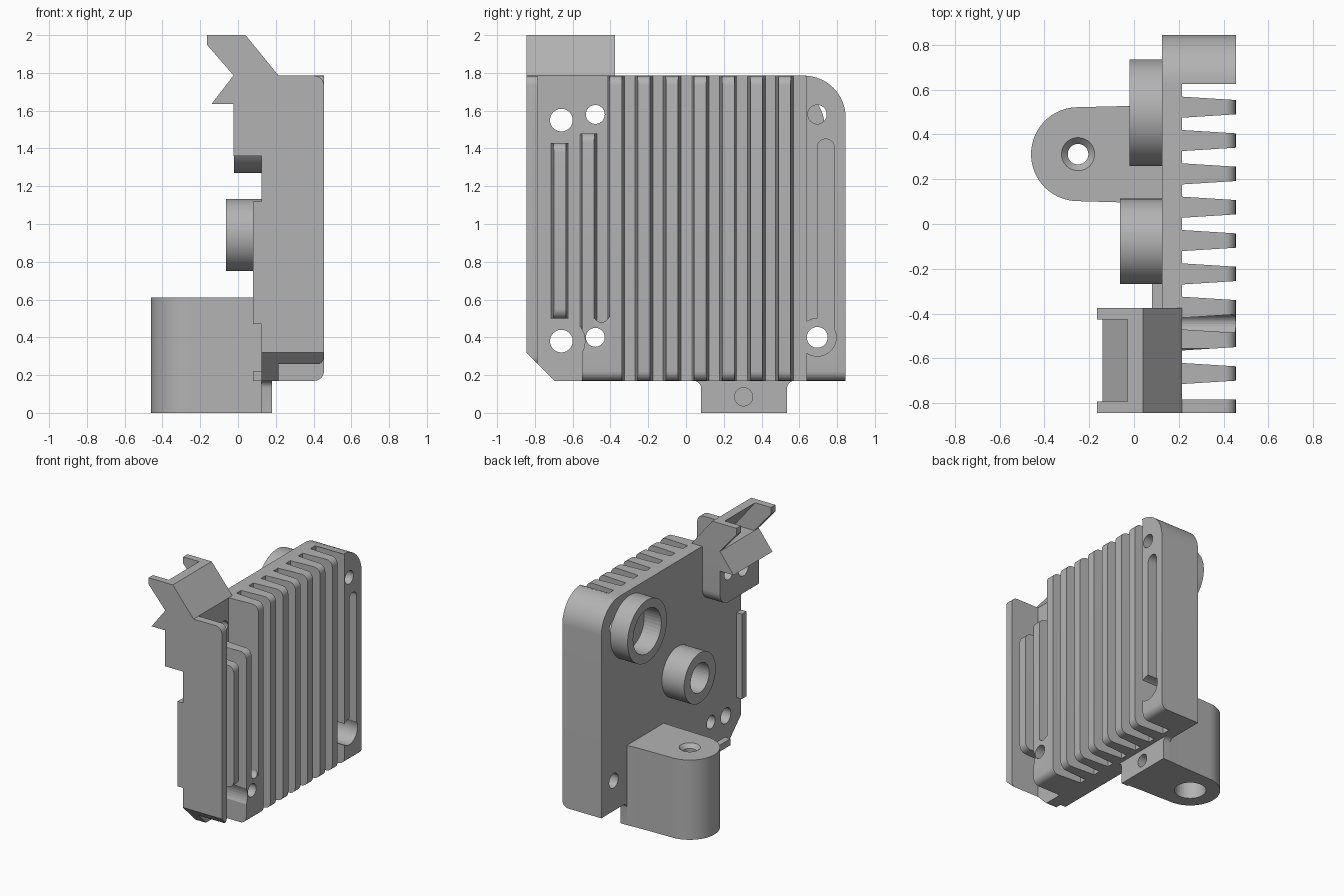
import bpy, bmesh, math
from mathutils import Vector

if "Cube" in bpy.data.objects:
    bpy.data.objects.remove(bpy.data.objects["Cube"], do_unlink=True)

grey = bpy.data.materials.new("plain grey")
grey.use_nodes = True
GREY = (0.45, 0.45, 0.45, 1)
grey.diffuse_color = GREY
grey.node_tree.nodes["Principled BSDF"].inputs["Base Color"].default_value = GREY

LOW, TOP, BACK, ROOT, TIP = 0.17, 1.785, 0.125, 0.215, 0.455


def arc(cx, cy, r, a0, a1, n=12):
    steps = [math.radians(a0 + (a1 - a0) * i / n) for i in range(n + 1)]
    return [(cx + r * math.cos(a), cy + r * math.sin(a)) for a in steps]


def place(axis, u, v, w):
    return {"x": (w, u, v), "y": (u, w, v), "z": (u, v, w)}[axis]


def finish(name, bm, hidden=False):
    bmesh.ops.recalc_face_normals(bm, faces=bm.faces)
    mesh = bpy.data.meshes.new(name)
    bm.to_mesh(mesh)
    bm.free()
    mesh.materials.append(grey)
    obj = bpy.data.objects.new(name, mesh)
    bpy.context.collection.objects.link(obj)
    if hidden:
        obj.hide_render = True
        obj.hide_set(True)
        obj.display_type = "WIRE"
    return obj


def add_prism(bm, axis, pts, lo, hi, scale_hi=1.0):
    """Extrude a closed outline along an axis, optionally scaling the far end."""
    c = sum((Vector(p) for p in pts), Vector((0, 0))) / len(pts)
    far = [c + (Vector(p) - c) * scale_hi for p in pts]
    a = [bm.verts.new(place(axis, p[0], p[1], lo)) for p in pts]
    b = [bm.verts.new(place(axis, p[0], p[1], hi)) for p in far]
    bm.faces.new(a)
    bm.faces.new(b[::-1])
    for i in range(len(a)):
        j = (i + 1) % len(a)
        bm.faces.new((a[i], a[j], b[j], b[i]))


def prism(name, axis, pts, lo, hi, hidden=False, scale_hi=1.0):
    bm = bmesh.new()
    add_prism(bm, axis, pts, lo, hi, scale_hi)
    return finish(name, bm, hidden)


def rect(u0, u1, v0, v1):
    return [(u0, v0), (u1, v0), (u1, v1), (u0, v1)]


def circle(u, v, r, n=40):
    return arc(u, v, r, 0, 360, n)[:-1]


def cylinders(name, axis, specs, lo, hi):
    bm = bmesh.new()
    for u, v, r in specs:
        add_prism(bm, axis, circle(u, v, r), lo, hi)
    return finish(name, bm, True)


def cut(obj, *cutters):
    for c in cutters:
        mod = obj.modifiers.new(c.name, "BOOLEAN")
        mod.operation, mod.solver, mod.object = "DIFFERENCE", "EXACT", c


def tip_profile(z0, z1, x0=ROOT - 0.01, r=0.05):
    return ([(x0, z0)] + arc(TIP - r, z0 + r, r, -90, 0, 6)
            + arc(TIP - r, z1 - r, r, 0, 90, 6) + [(x0, z1)])


def fin(name, y, z0=LOW, z1=TOP):
    """Cooling fin, thinner toward its rounded tip."""
    obj = prism(name, "y", tip_profile(z0, z1), -1, 1)
    for v in obj.data.vertices:
        t = (v.co.x - ROOT) / (TIP - ROOT)
        v.co.y = y + v.co.y * (0.047 - 0.015 * t)
    return obj


# Cutters for mounting holes and clearances
holes = cylinders("hole_cutter", "x", [
    (-0.66, 1.55, 0.06), (-0.48, 1.58, 0.05), (-0.48, 0.4, 0.05),
    (-0.66, 0.38, 0.06), (0.695, 0.4, 0.055), (0.695, 1.58, 0.05)], -0.5, 0.6)
clearance = cylinders("clearance_cutter", "x", [
    (-0.66, 1.55, 0.125), (-0.66, 0.38, 0.125), (0.695, 0.4, 0.1)], ROOT, 0.6)
corner = prism("corner_cutter", "x",
               [(-1.0, 0.475), (-1.0, 0.0), (-0.525, 0.0)], 0, 0.6, True)
slot = prism("slot_cutter", "x", [(0.695, 0.4), (0.785, 0.4)]
             + arc(0.74, 1.405, 0.045, 0, 180), ROOT, 0.6, True)

# Base plate
round_corner = arc(0.625, TOP - 0.22, 0.22, 0, 90, 16)
plate = prism("base_plate", "x", [(-0.695, LOW), (0.845, LOW)] + round_corner
              + [(-0.845, TOP), (-0.845, 0.32)], BACK, ROOT)
cut(plate, holes)

# Full-height and short fins
for i in range(7):
    fin(f"fin_{i + 1}", 0.522 - i * 0.149)
fin_low = fin("short_fin_inner", -0.518, 0.4, 1.48)
fin("short_fin_outer", -0.668, 0.5, 1.43)
cut(fin_low, clearance, holes)

# Thick foot between two fins, with a rounded slot end
foot_block = prism("fin_foot", "y", tip_profile(LOW, 0.53), -0.55, -0.34)
slot_end = prism("slot_end_cutter", "x", [(-0.405, 0.7), (-0.49, 0.7)]
                 + arc(-0.4475, 0.5225, 0.0425, 180, 360), ROOT, 0.6, True)
cut(foot_block, slot_end, clearance, holes)

# Side walls
wall = prism("side_wall", "y", tip_profile(0.25, TOP), -0.845, -0.785)
cut(wall, corner, clearance)
bm = bmesh.new()
add_prism(bm, "x", [(0.637, LOW), (0.845, LOW)] + round_corner + [(0.637, TOP)],
          ROOT - 0.01, TIP)
edge = [e for e in bm.edges
        if all(v.co.x > TIP - 0.01 and v.co.z < LOW + 0.01 for v in e.verts)]
bmesh.ops.bevel(bm, geom=edge, offset=0.05, segments=6, profile=0.5, affect="EDGES")
end_block = finish("end_block", bm)
cut(end_block, slot, clearance, holes)

# Rear rail and lower ledge
prism("rear_rail", "z", rect(0.08, BACK + 0.01, -0.845, -0.79), 0.47, 1.12)
prism("rear_ledge", "z", rect(0.08, BACK + 0.01, -0.65, 0.1), LOW, 0.22)

# Corner boss behind the plate
boss = prism("corner_boss", "x", [(-0.845, 1.36)] + arc(-0.475, 1.46, 0.1, -90, 0)
             + [(-0.375, TOP), (-0.845, TOP)], -0.025, BACK + 0.01)
cut(boss, holes)

# Slanted chute: floor, two cheeks and the wedge below
Y0, Y1, WALL = -0.845, -0.375, 0.052
prism("chute_floor", "y",
      [(-0.03, 2.0), (0.04, 2.0), (ROOT, TOP), (0.145, TOP)], Y0, Y1)
cheek = [(-0.165, 2.0), (0.04, 2.0), (ROOT, TOP), (-0.022, TOP), (-0.165, 1.95)]
prism("chute_cheek_right", "y", cheek, Y0, Y0 + WALL)
prism("chute_cheek_left", "y", cheek, Y1 - WALL, Y1)
prism("chute_wedge", "y",
      [(-0.14, 1.635), (-0.02, 1.635), (-0.02, TOP), (-0.025, TOP)], Y0, Y1)


# Tubular spacers on the rear
def tube(name, y, z, r_out, r_in, x0):
    obj = prism(name, "x", circle(y, z, r_out, 64), x0, BACK + 0.005)
    cut(obj, cylinders(name + "_bore", "x", [(y, z, r_in)], x0 - 0.1, BACK))


tube("upper_spacer", 0.497, 1.508, 0.238, 0.17, -0.02)
tube("centre_spacer", -0.078, 0.942, 0.191, 0.112, -0.063)

# Pivot lug with vertical bore, countersink and cross hole
lug = prism("pivot_lug", "z", arc(-0.25, 0.312, 0.21, 90, 270, 32)
            + [(0, 0.095), (BACK + 0.005, 0.088), (BACK + 0.005, 0.535), (0, 0.528)],
            0, 0.61)
lug_foot = prism("lug_foot", "x", [(0.08, 0), (0.535, 0)]
                 + arc(0.575, 0.13, 0.04, 180, 90, 6)
                 + arc(0.04, 0.13, 0.04, 90, 0, 6), BACK, 0.18)
cross = cylinders("cross_hole_cutter", "x", [(0.305, 0.085, 0.048)], -0.05, 0.3)
cut(lug, cylinders("lug_bore_cutter", "z", [(-0.25, 0.312, 0.11)], -0.1, 0.45),
    cylinders("lug_pin_cutter", "z", [(-0.25, 0.312, 0.046)], 0.4, 0.7),
    prism("countersink_cutter", "z", circle(-0.25, 0.312, 0.046), 0.58, 0.612, True, 1.65),
    cross)
cut(lug_foot, cross)

# Smooth curved faces, keep sharp edges
bpy.ops.object.select_all(action="DESELECT")
for obj in bpy.context.collection.objects:
    if obj.type == "MESH" and not obj.hide_render:
        obj.select_set(True)
        bpy.context.view_layer.objects.active = obj
bpy.ops.object.shade_smooth_by_angle(angle=math.radians(30))
